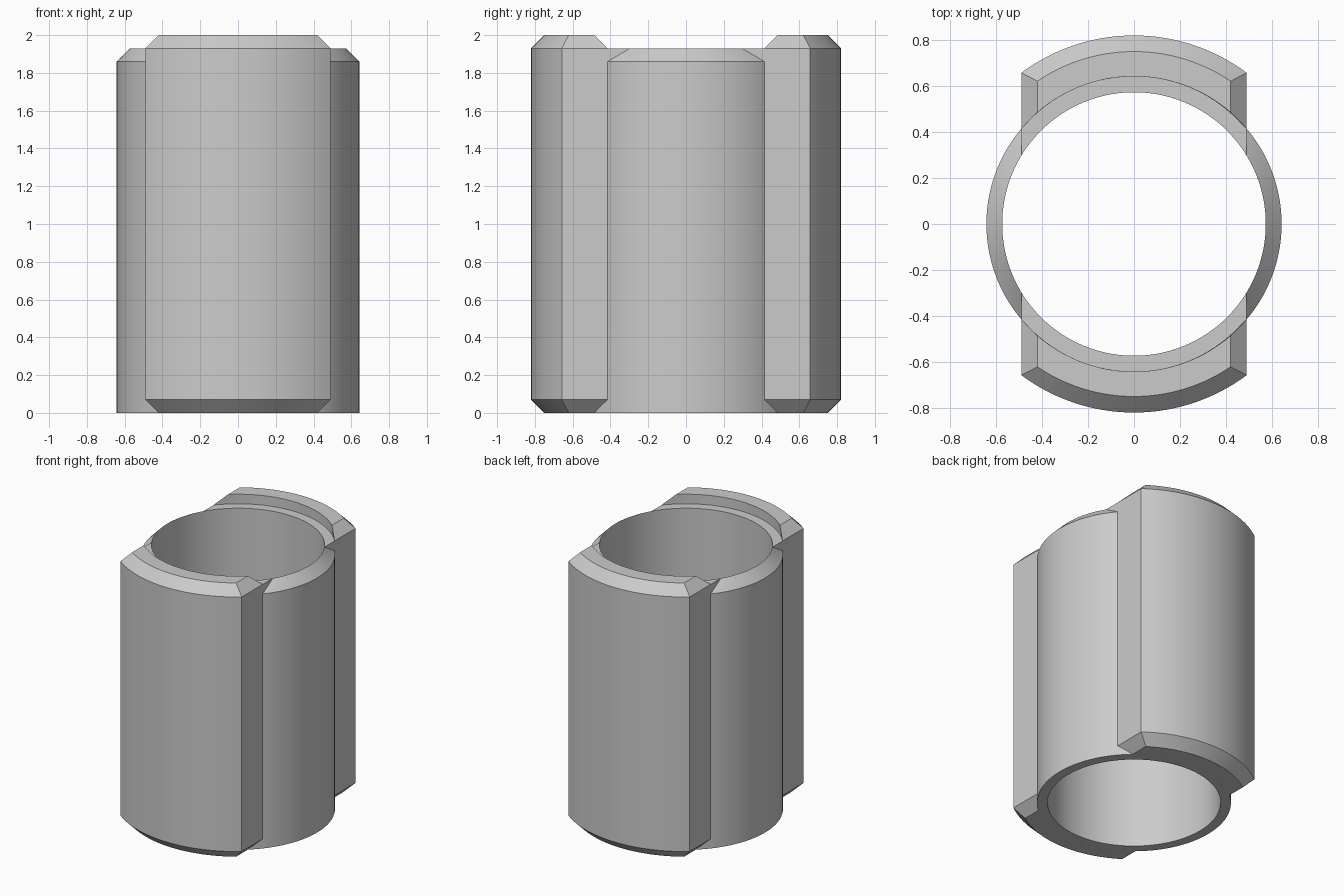
import bpy, bmesh
from math import asin, pi, sin, cos, sqrt, radians

if "Cube" in bpy.data.objects:
    bpy.data.objects.remove(bpy.data.objects["Cube"], do_unlink=True)

BORE, WALL, LUG = 0.573, 0.642, 0.82      # radii
HALF, BEVEL = 0.49, 0.07                  # lug half width, chamfer size
TOP = 2.0
RIM, SHOULDER = TOP - BEVEL, TOP - 2 * BEVEL
STEPS = 36

grey = bpy.data.materials.new("plain grey")
grey.use_nodes = True
grey.diffuse_color = (0.6, 0.6, 0.6, 1)
grey.node_tree.nodes["Principled BSDF"].inputs["Base Color"].default_value = (0.6, 0.6, 0.6, 1)


def loft(name, loops, closed, caps=()):
    """Bridge a row of equal point loops into a solid."""
    bm = bmesh.new()
    rows = [[bm.verts.new(p) for p in loop] for loop in loops]
    pairs = list(zip(rows, rows[1:]))
    if closed:
        pairs.append((rows[-1], rows[0]))
    for a, b in pairs:
        for i in range(len(a)):
            j = (i + 1) % len(a)
            bm.faces.new((a[i], a[j], b[j], b[i]))
    for end in (rows[0], rows[-1]):
        for cap in caps:
            bm.faces.new([end[i] for i in cap])
    bmesh.ops.remove_doubles(bm, verts=bm.verts, dist=1e-5)
    bmesh.ops.recalc_face_normals(bm, faces=bm.faces)
    mesh = bpy.data.meshes.new(name)
    bm.to_mesh(mesh)
    bm.free()
    mesh.materials.append(grey)
    obj = bpy.data.objects.new(name, mesh)
    bpy.context.collection.objects.link(obj)
    bpy.ops.object.select_all(action='DESELECT')
    obj.select_set(True)
    bpy.context.view_layer.objects.active = obj
    bpy.ops.object.shade_smooth_by_angle(angle=radians(25))
    return obj


def wall_column(inner, outer, shoulder):
    """Cross-section of the tube wall, angles measured from the y axis."""
    def at(r, a, z):
        return (r * sin(a), r * cos(a), z)
    return [at(BORE, inner, 0), at(WALL, outer, 0), at(WALL, outer, SHOULDER),
            at(WALL, outer, shoulder), at(BORE, inner, RIM)]


# Tube: flat rim behind the lugs, sloping rim on the open sides
bore_edge, wall_edge = asin(HALF / BORE), asin(HALF / WALL)
columns = []
for turn in (0, pi):
    for i in range(STEPS + 1):
        t = 2 * i / STEPS - 1
        columns.append(wall_column(turn + t * bore_edge, turn + t * wall_edge, RIM))
    for i in range(STEPS + 1):
        t = 2 * i / STEPS - 1
        columns.append(wall_column(turn + pi / 2 + t * (pi / 2 - bore_edge),
                                   turn + pi / 2 + t * (pi / 2 - wall_edge), SHOULDER))
loft("tube", columns, True)

# Lugs: curved bars with chamfered ends, one at the front and one at the back
slim = HALF - BEVEL
section = [(slim, LUG - BEVEL, 0), (HALF, LUG, BEVEL), (HALF, LUG, RIM), (slim, LUG - BEVEL, TOP),
           (slim, WALL, TOP), (HALF, WALL, RIM), (HALF, WALL, BEVEL), (slim, WALL, 0)]
for name, side in (("front_lug", -1), ("back_lug", 1)):
    loops = []
    for i in range(STEPS + 1):
        t = 2 * i / STEPS - 1
        loops.append([(t * w, side * sqrt(r * r - (t * w) ** 2), z) for w, r, z in section])
    loft(name, loops, False, caps=((0, 1, 6, 7), (1, 2, 5, 6), (2, 3, 4, 5)))
